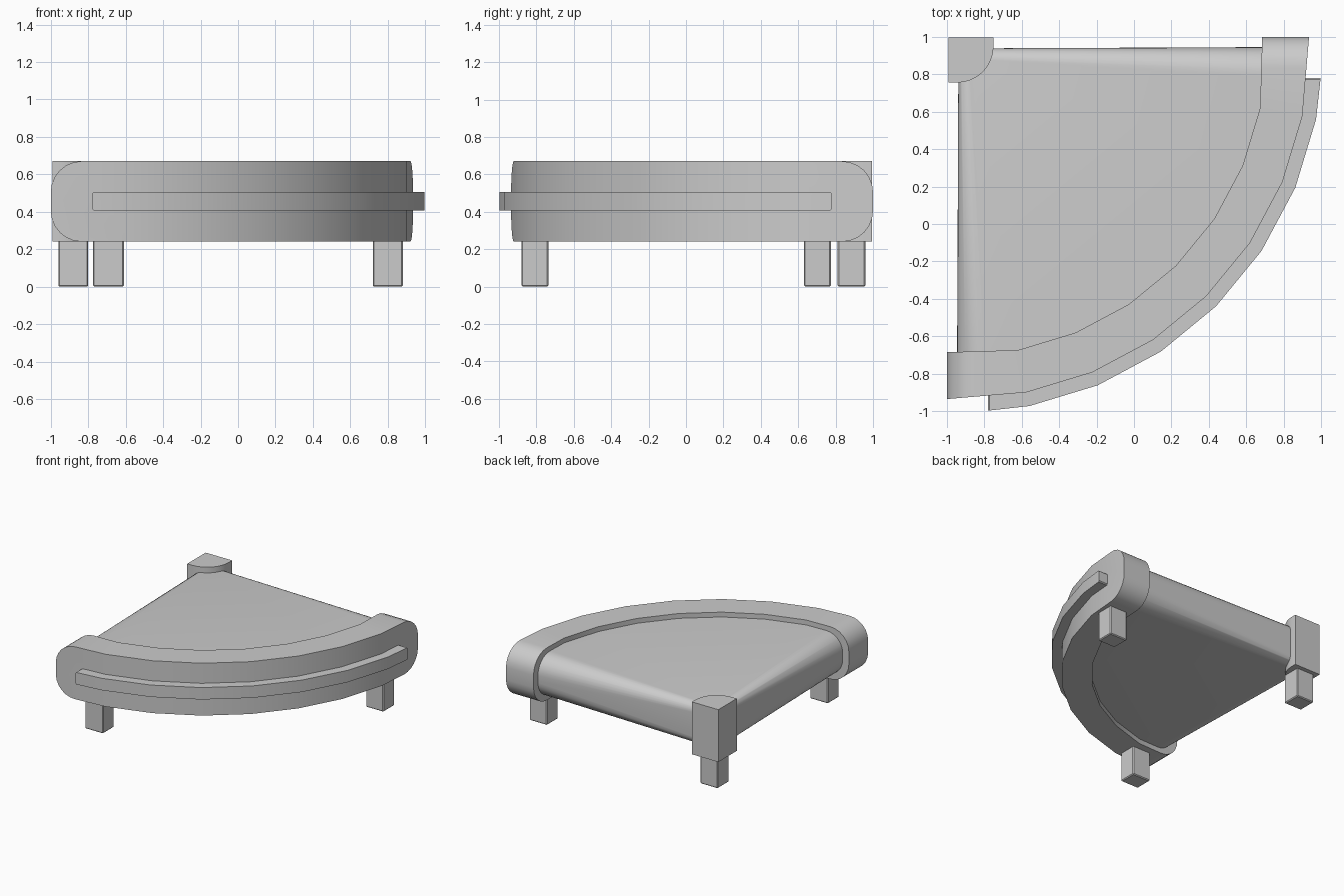
import bpy, bmesh
from math import sin, cos, pi, radians
from mathutils import Vector

if "Cube" in bpy.data.objects:
    bpy.data.objects.remove(bpy.data.objects["Cube"])

CX, CY = -0.94, 0.94          # pivot of the quarter turn


def finish(bm, name, smooth=35):
    bmesh.ops.recalc_face_normals(bm, faces=bm.faces[:])
    me = bpy.data.meshes.new(name)
    bm.to_mesh(me)
    bm.free()
    ob = bpy.data.objects.new(name, me)
    bpy.context.collection.objects.link(ob)
    bpy.ops.object.select_all(action='DESELECT')
    bpy.context.view_layer.objects.active = ob
    ob.select_set(True)
    if smooth:
        bpy.ops.object.shade_smooth_by_angle(angle=radians(smooth))
    return ob


def prism(pts, z0, z1):
    bm = bmesh.new()
    f = bm.faces.new([bm.verts.new((x, y, z0)) for x, y in pts])
    r = bmesh.ops.extrude_face_region(bm, geom=[f])
    bmesh.ops.translate(bm, vec=(0, 0, z1 - z0),
                        verts=[v for v in r['geom'] if isinstance(v, bmesh.types.BMVert)])
    return bm


def mirror(p):
    # reflection across the diagonal of the quarter turn
    return (-p[1], -p[0])


def arc_line(radius, end):
    """Open polyline: flat end point, seven arc points, mirrored end point."""
    mid = [(CX + radius * sin(k * pi / 16), CY - radius * cos(k * pi / 16)) for k in range(1, 8)]
    return [end] + mid + [mirror(end)]


def curved_bar(name, r_out, end_out, r_in, end_in, z0, z1, bevel, segs):
    bm = prism(arc_line(r_out, end_out) + arc_line(r_in, end_in)[::-1], z0, z1)
    ends = [Vector((*end_out, 0)), Vector((*end_in, 0)),
            Vector((*mirror(end_out), 0)), Vector((*mirror(end_in), 0))]

    def which(v):
        for i, e in enumerate(ends):
            if (v.co.xy - e.xy).length < 1e-4:
                return i // 2
        return None
    edges = []
    for e in bm.edges:
        a, b = e.verts
        if abs(a.co.z - b.co.z) < 1e-4 and which(a) is not None and which(a) == which(b):
            edges.append(e)
    bmesh.ops.bevel(bm, geom=edges, offset=bevel, segments=segs, profile=0.5, affect='EDGES')
    return finish(bm, name)


# Outer guard with rounded ends, and the bumper strip on its face
curved_bar("outer_guard", 1.875, (-1.0, -0.935), 1.645, (-1.0, -0.685), 0.24, 0.67, 0.165, 6)
curved_bar("bumper_strip", 1.95, (-0.78, -0.997), 1.8, (-0.78, -0.85), 0.407, 0.505, 0.008, 1)


# Belt: hull of rounded edge profiles, tight at the pivot and wide at the guard
def edge_profile(y, edge_x, half, r, n=8):
    pts = []
    for s in (1, -1):
        for i in range(n + 1):
            a = i * pi / 2 / n
            pts.append((edge_x + r - r * cos(a), y, 0.455 + s * (half - r + r * sin(a))))
    return pts


bm = bmesh.new()
sides = edge_profile(-0.76, -0.945, 0.175, 0.15) + edge_profile(0.86, -0.938, 0.168, 0.06)
for x, y, z in sides:
    bm.verts.new((x, y, z))
    bm.verts.new((*mirror((x, y)), z))
for x, y in arc_line(1.70, (-0.78, -0.76)):
    for s in (1, -1):
        bm.verts.new((x, y, 0.455 + s * 0.175))
r = bmesh.ops.convex_hull(bm, input=bm.verts[:])
bmesh.ops.delete(bm, geom=list({g for g in r['geom_interior'] + r['geom_unused']
                                if isinstance(g, bmesh.types.BMVert)}), context='VERTS')
bmesh.ops.dissolve_limit(bm, angle_limit=radians(0.5), verts=bm.verts[:], edges=bm.edges[:])
finish(bm, "belt")

# Pivot post: square outside, rounded toward the belt
arc = [(-0.945 + 0.195 * cos(k * pi / 16), 0.95 - 0.195 * sin(k * pi / 16)) for k in range(9)]
finish(prism([(-0.99, 0.995), (-0.75, 0.995)] + arc + [(-0.99, 0.755)], 0.24, 0.67), "pivot_post")

# Legs
for name, x0, x1, y0, y1 in (("pivot_leg", -0.96, -0.80, 0.81, 0.96),
                             ("front_leg", -0.775, -0.61, -0.88, -0.735),
                             ("side_leg", 0.72, 0.88, 0.63, 0.775)):
    bm = prism([(x0, y0), (x1, y0), (x1, y1), (x0, y1)], 0.0, 0.28)
    bmesh.ops.bevel(bm, geom=bm.edges[:], offset=0.007, segments=1, affect='EDGES')
    finish(bm, name, 0)
